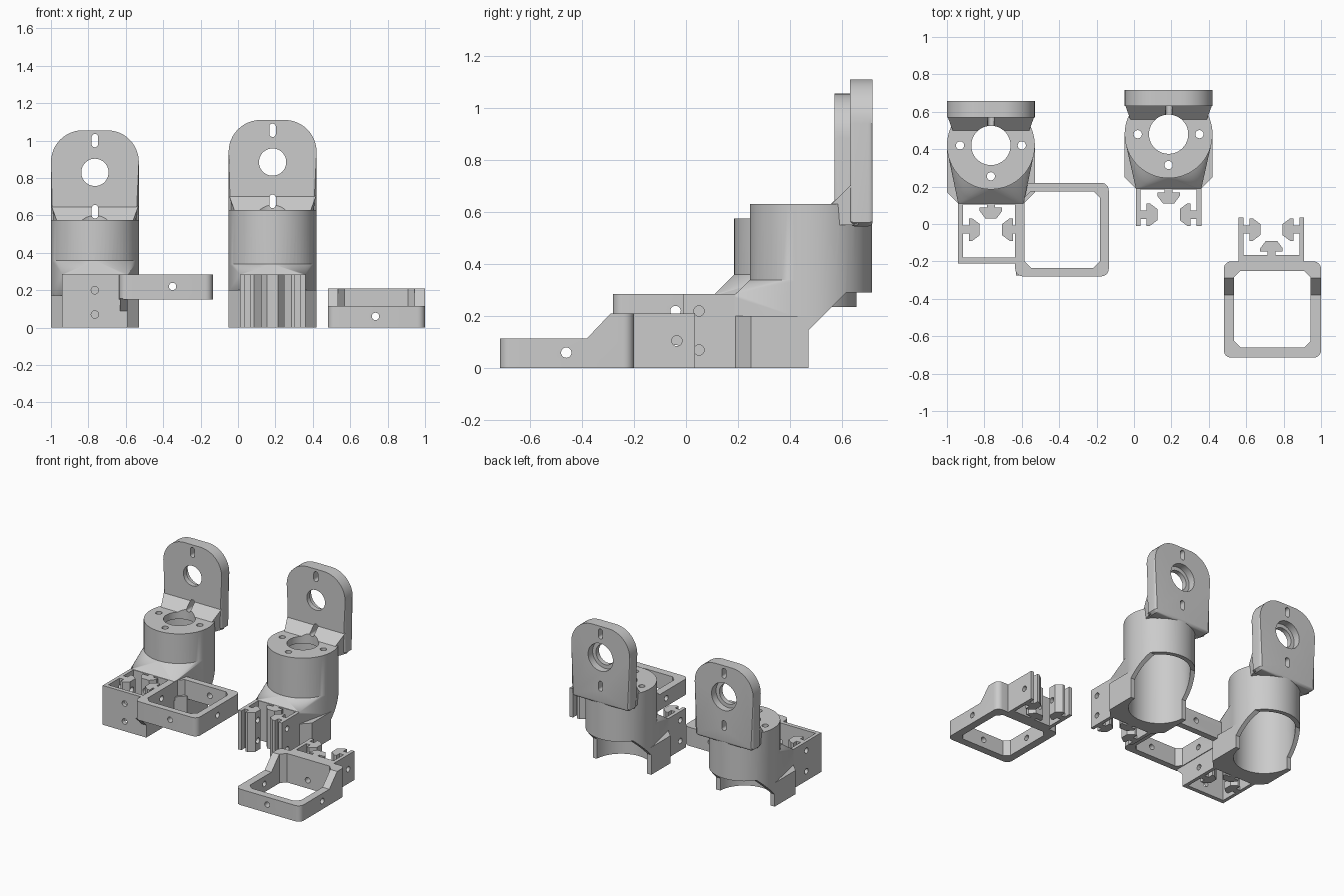
import bpy, bmesh, math
from mathutils import Vector

if "Cube" in bpy.data.objects:
    bpy.data.objects.remove(bpy.data.objects["Cube"])

grey = bpy.data.materials.new("light_grey")
grey.diffuse_color = (0.6, 0.6, 0.6, 1)
grey.use_nodes = True
grey.node_tree.nodes["Principled BSDF"].inputs["Base Color"].default_value = grey.diffuse_color


def finish(name, bm):
    bmesh.ops.recalc_face_normals(bm, faces=bm.faces)
    me = bpy.data.meshes.new(name)
    bm.to_mesh(me)
    bm.free()
    ob = bpy.data.objects.new(name, me)
    bpy.context.collection.objects.link(ob)
    return ob


def prism(pts, axis, lo, hi, name="piece", bevel=0):
    """Extrude a 2D outline along an axis: z takes (x,y), y takes (x,z), x takes (y,z)."""
    put = {'z': lambda a, b, h: (a, b, h), 'y': lambda a, b, h: (a, h, b),
           'x': lambda a, b, h: (h, a, b)}[axis]
    bm = bmesh.new()
    rings = [[bm.verts.new(put(a, b, h)) for a, b in pts] for h in (lo, hi)]
    caps = [bm.faces.new(r) for r in rings]
    n = len(pts)
    for i in range(n):
        j = (i + 1) % n
        bm.faces.new((rings[0][i], rings[0][j], rings[1][j], rings[1][i]))
    if bevel:
        edges = list({e for f in caps for e in f.edges})
        bmesh.ops.bevel(bm, geom=edges, offset=bevel, segments=4, profile=0.5, affect='EDGES')
    return finish(name, bm)


def arc(cx, cy, r, a0, a1, n):
    return [(cx + r * math.cos(math.radians(a0 + (a1 - a0) * i / n)),
             cy + r * math.sin(math.radians(a0 + (a1 - a0) * i / n))) for i in range(n + 1)]


def circle(cx, cy, r, n=48):
    return arc(cx, cy, r, 0, 360, n)[:-1]


def rect(x0, y0, x1, y1, r=0, n=1):
    if not r:
        return [(x0, y0), (x1, y0), (x1, y1), (x0, y1)]
    return (arc(x1 - r, y1 - r, r, 0, 90, n) + arc(x0 + r, y1 - r, r, 90, 180, n)
            + arc(x0 + r, y0 + r, r, 180, 270, n) + arc(x1 - r, y0 + r, r, 270, 360, n))


def hull(points):
    bm = bmesh.new()
    for p in points:
        bm.verts.new(p)
    out = bmesh.ops.convex_hull(bm, input=bm.verts)
    bmesh.ops.delete(bm, geom=list(set(out["geom_interior"] + out["geom_unused"])), context='VERTS')
    return finish("piece", bm)


def combine(base, others, op):
    for o in others:
        m = base.modifiers.new("cut", 'BOOLEAN')
        m.operation, m.object, m.solver = op, o, 'EXACT'
    bpy.context.view_layer.update()
    me = bpy.data.meshes.new_from_object(base.evaluated_get(bpy.context.evaluated_depsgraph_get()))
    base.modifiers.clear()
    base.data = me
    for o in others:
        bpy.data.objects.remove(o)
    return base


def hole(axis, a, b, lo, hi, r=0.02):
    return prism(circle(a, b, r, 20), axis, lo, hi)


def slot_bracket(cx, cy, s, end, height):
    """Three walls with T-shaped keys; s is the side of the back wall."""
    pieces = [prism(rect(cx - 0.175, min(cy + s * 0.135, cy + s * 0.175),
                         cx + 0.175, max(cy + s * 0.135, cy + s * 0.175)), 'z', 0, height)]
    for d in (-1, 1):
        xs = sorted((cx + d * 0.15, cx + d * 0.175))
        ys = sorted((cy + s * 0.15, end))
        pieces.append(prism(rect(xs[0], ys[0], xs[1], ys[1]), 'z', 0, height))
    key = [(0.155, 0.022), (0.118, 0.022), (0.118, 0.06), (0.1, 0.06), (0.06, 0.03)]
    key += [(d, -w) for d, w in reversed(key)]
    for ux, uy in ((1, 0), (-1, 0), (0, s)):
        pts = [(cx + ux * d - uy * w, cy + uy * d + ux * w) for d, w in key]
        pieces.append(prism(pts, 'z', 0, height))
    return pieces


def motor_mount(name, cx, c, dz, slot_y, end, extra, cuts):
    """Motor cup with a tall flange behind and a slotted bracket in front."""
    R, top, z1, wall = 0.235, 0.63 + dz, 0.145 + dz, slot_y + 0.14
    cup = prism(circle(cx, c, R, 64), 'z', 0, top, name)
    # skirt legs and sloped blend from the bracket up to the cup
    skirt = prism([(cx - 0.175, wall), (cx + 0.175, wall), (cx + R, wall + 0.06), (cx + R, c),
                   (cx - R, c), (cx - R, wall + 0.06)], 'z', 0, 0.2 + dz * 0.5)
    ramp_z = 0.285 + (c - R - wall)
    blend = hull([(cx + d * 0.175, wall, z) for d in (-1, 1) for z in (0.1, 0.285)]
                 + [(x, y, z) for x, y in circle(cx, c, R - 0.0005, 64) for z in (0.2, ramp_z)])
    # flange plate and the neck that ties it to the cup
    plate = prism([(cx - R, 0.56 + dz), (cx - R + 0.02, 0.545 + dz), (cx + R - 0.02, 0.545 + dz),
                   (cx + R, 0.56 + dz)] + arc(cx + R - 0.17, 0.94 + dz, 0.17, 0, 90, 12)
                  + arc(cx - R + 0.17, 0.94 + dz, 0.17, 90, 180, 12),
                  'y', c + 0.15, c + 0.237, bevel=0.018)
    neck = prism([(c + 0.08, 0.6 + dz), (c + 0.08, top), (c + 0.155, 0.705 + dz),
                  (c + 0.18, 0.705 + dz), (c + 0.18, 0.55 + dz), (c + 0.1, 0.55 + dz)],
                 'x', cx - 0.205, cx + 0.205)
    for v in neck.data.vertices:            # flare the neck out to the plate
        if v.co.y > c + 0.14:
            v.co.x = cx + math.copysign(0.232, v.co.x - cx)
    combine(cup, [skirt, blend, plate, neck] + slot_bracket(cx, slot_y, 1, end, 0.285) + extra, 'UNION')
    # motor pocket, rear clearance, shaft opening and screw holes
    tools = [prism(circle(cx, c, 0.203, 64), 'z', -0.1, top - 0.05),
             prism([(c - 0.01, -0.1), (c - 0.01, z1), (c + 0.135, z1 + 0.145),
                    (c + 0.3, z1 + 0.145), (c + 0.3, -0.1)], 'x', cx - 0.3, cx + 0.3),
             prism(circle(cx, c, 0.105), 'z', top - 0.1, top + 0.05)]
    for a in (0, 180, 270):
        h = math.radians(a)
        tools.append(hole('z', cx + 0.165 * math.cos(h), c + 0.165 * math.sin(h), top - 0.1, top + 0.05, 0.022))
    # flange bore, its rear counterbore and the two slots
    tools += [prism(circle(cx, 0.885 + dz, 0.073), 'y', c + 0.1, c + 0.3),
              prism(circle(cx, 0.885 + dz, 0.1), 'y', c + 0.185, c + 0.3)]
    for z in (0.675, 1.055):
        pts = rect(cx - 0.0175, z + dz - 0.036, cx + 0.0175, z + dz + 0.036, 0.0174, 6)
        tools.append(prism(pts, 'y', c + 0.05, c + 0.3))
    return combine(cup, tools + cuts, 'DIFFERENCE')


# centre mount with an open bracket
motor_mount("open_motor_mount", 0.185, 0.48, 0, 0.05, -0.012, [],
            [hole('x', 0.05, z, -0.03, 0.4) for z in (0.07, 0.22)])

# left mount with a closed bracket and a square side frame
ax = -0.765
frame = prism(rect(-0.635, -0.28, -0.135, 0.22, 0.04, 6), 'z', 0.15, 0.285)
combine(frame, [prism(rect(-0.585, -0.235, -0.182, 0.175, 0.035), 'z', 0, 0.4)], 'DIFFERENCE')
front = prism(rect(ax - 0.175, -0.21, ax + 0.175, -0.18), 'z', 0, 0.285)
gusset = prism([(-0.275, 0.155), (-0.2, 0.08), (-0.2, 0.155)], 'x', -0.63, -0.59)
motor_mount("framed_motor_mount", ax, 0.42, -0.055, -0.03, -0.2, [front, frame, gusset],
            [hole('x', -0.04, 0.22, -1.1, 0), hole('x', -0.04, 0.07, -1.1, -0.5),
             hole('y', -0.35, 0.22, -0.4, 0.4),
             hole('y', ax, 0.2, -0.3, 0.12), hole('y', ax, 0.07, -0.3, 0.12)])

# right square holder with a raised rear wall
holder = prism(rect(0.48, -0.715, 1.0, -0.2, 0.04, 6), 'z', 0, 0.3, "square_holder")
combine(holder, [prism([(-0.8, -0.0), (-0.1, -0.0), (-0.1, 0.21), (-0.29, 0.21), (-0.38, 0.115),
                        (-0.8, 0.115)], 'x', 0.4, 1.1)], 'INTERSECT')
combine(holder, slot_bracket(0.735, -0.03, -1, 0.035, 0.21), 'UNION')
combine(holder, [prism(rect(0.535, -0.66, 0.945, -0.25, 0.035), 'z', -0.1, 0.4),
                 hole('x', -0.46, 0.06, 0.4, 1.1), hole('x', -0.035, 0.105, 0.5, 0.97),
                 hole('y', 0.735, 0.06, -0.8, -0.06)], 'DIFFERENCE')

# colour and shading
for ob in bpy.context.collection.objects:
    ob.data.materials.clear()
    ob.data.materials.append(grey)
    for p in ob.data.polygons:
        p.material_index = 0
    bpy.ops.object.select_all(action='DESELECT')
    ob.select_set(True)
    bpy.context.view_layer.objects.active = ob
    bpy.ops.object.shade_smooth_by_angle(angle=math.radians(30))
